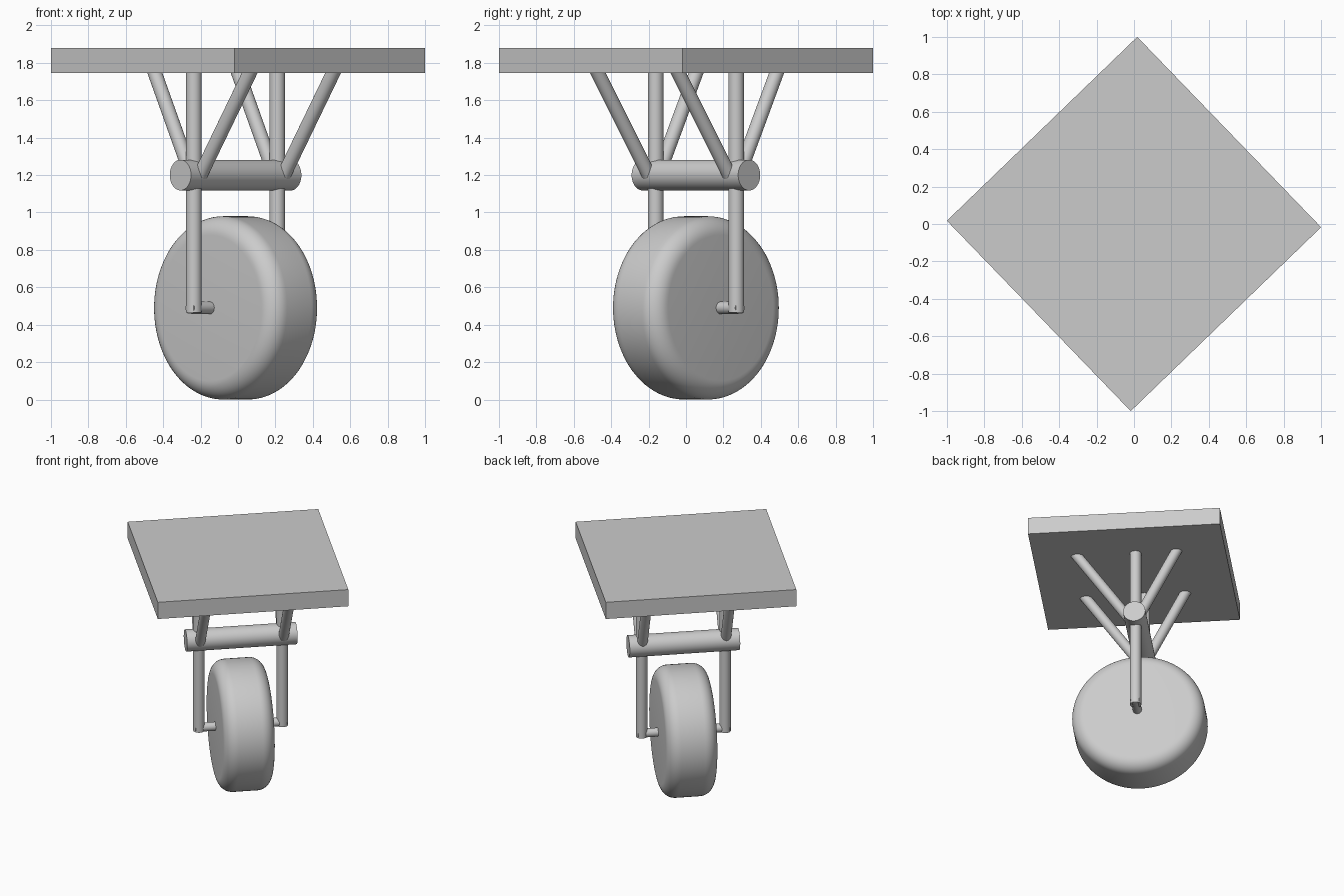
import bpy
from math import radians
from mathutils import Matrix, Vector

if "Cube" in bpy.data.objects:
    bpy.data.objects.remove(bpy.data.objects["Cube"])

TURN = Matrix.Rotation(radians(44), 4, 'Z')
CENTRE = Vector((-0.013, 0.053, 0))   # wheel assembly sits slightly off the plate centre
FORK = 0.31                           # fork leg distance from the wheel centre
HUB_Z, BAR_Z, PLATE_Z = 0.49, 1.2, 1.745

grey = bpy.data.materials.new("plain grey")
grey.use_nodes = True
colour = (0.6, 0.6, 0.6, 1)
grey.diffuse_color = colour
grey.node_tree.nodes["Principled BSDF"].inputs["Base Color"].default_value = colour


def tube(name, start, end, radius, sides=48):
    """Solid rod between two points given in (axle, travel, height) coordinates."""
    a, b = (TURN @ Vector(p) + CENTRE for p in (start, end))
    bpy.ops.mesh.primitive_cylinder_add(vertices=sides, radius=radius, depth=(b - a).length,
                                        location=(a + b) / 2)
    ob = bpy.context.object
    ob.name = name
    ob.rotation_euler = (b - a).to_track_quat('Z', 'Y').to_euler()
    ob.data.materials.append(grey)
    bpy.ops.object.shade_smooth_by_angle(angle=radians(35))
    return ob


# Mounting plate
bpy.ops.mesh.primitive_cube_add(size=1, location=(0, 0, (PLATE_Z + 1.88) / 2),
                                rotation=(0, 0, radians(44)))
plate = bpy.context.object
plate.name = "mounting_plate"
plate.scale = (1.415, 1.415, 1.88 - PLATE_Z)
plate.data.materials.append(grey)

# Wheel with rounded shoulders
wheel = tube("wheel", (-0.19, 0, HUB_Z), (0.19, 0, HUB_Z), 0.49, 96)
bevel = wheel.modifiers.new("rounded shoulders", 'BEVEL')
bevel.width = 0.1
bevel.segments = 10
bevel.limit_method = 'ANGLE'
bevel.angle_limit = radians(40)
for face in wheel.data.polygons:
    face.use_smooth = True
for edge in wheel.data.edges:
    edge.use_edge_sharp = False

# Axle and cross bar
tube("axle", (-0.34, 0, HUB_Z), (0.34, 0, HUB_Z), 0.033)
tube("cross_bar", (-0.41, 0, BAR_Z), (0.41, 0, BAR_Z), 0.082)

# Fork legs and bracing struts on both sides
for side, label in ((-1, "right"), (1, "left")):
    x = side * FORK
    tube(label + "_fork_leg", (x, 0, 0.465), (x, 0, PLATE_Z + 0.02), 0.042)
    tube(label + "_front_strut", (x, -0.05, BAR_Z), (x, -0.45, PLATE_Z + 0.03), 0.038)
    tube(label + "_rear_strut", (x, 0.02, BAR_Z), (x, 0.315, PLATE_Z + 0.03), 0.038)
